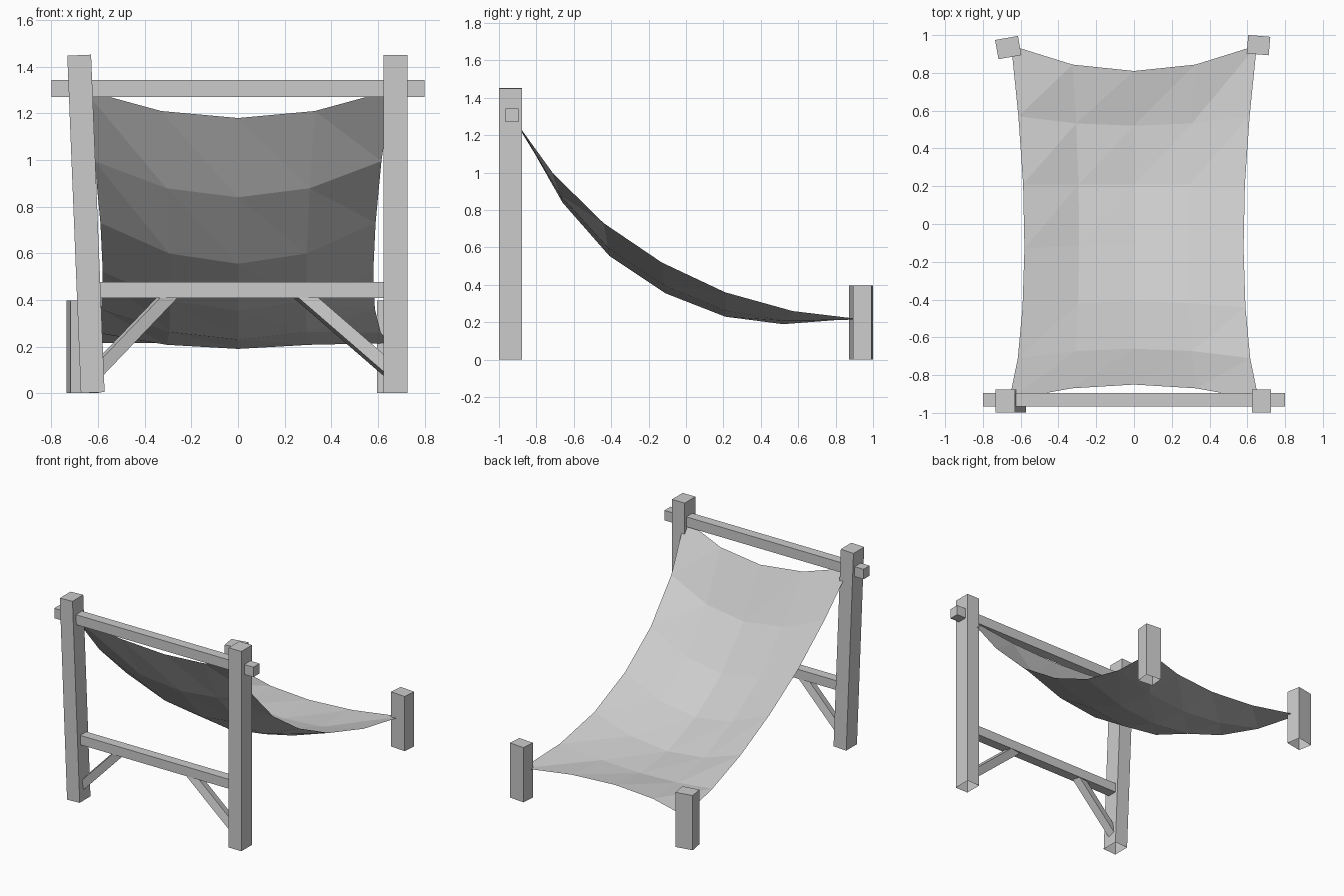
import bpy, bmesh
from math import radians
from mathutils import Matrix, Vector, Quaternion

if "Cube" in bpy.data.objects:
    bpy.data.objects.remove(bpy.data.objects["Cube"])


def make_object(name, bm, matrix=Matrix()):
    mesh = bpy.data.meshes.new(name)
    bm.to_mesh(mesh)
    bm.free()
    obj = bpy.data.objects.new(name, mesh)
    obj.matrix_world = matrix
    bpy.context.collection.objects.link(obj)
    return obj


def box(name, size, matrix, open_bottom=False):
    bm = bmesh.new()
    bmesh.ops.create_cube(bm, size=1)
    bmesh.ops.scale(bm, vec=size, verts=bm.verts)
    if open_bottom:
        bm.normal_update()
        bottom = [f for f in bm.faces if f.normal.z < -0.9]
        bmesh.ops.delete(bm, geom=bottom, context='FACES_ONLY')
    return make_object(name, bm, matrix)


def bar(name, start, end, width, roll):
    a, b = Vector(start), Vector(end)
    d = b - a
    rot = d.to_track_quat('Z', 'Y') @ Quaternion((0, 0, 1), roll)
    return box(name, (width, width, d.length),
               Matrix.LocRotScale((a + b) / 2, rot, None))


# Posts: name, size, centre, rotation axis, degrees
for name, size, centre, axis, deg in (
        ("tall_post_right", (0.102, 0.123, 1.45), (0.675, -0.937, 0.725), 'Y', 0),
        ("tall_post_left", (0.102, 0.123, 1.448), (-0.652, -0.937, 0.726), 'Y', -2.3),
        ("short_post_left", (0.123, 0.103, 0.397), (-0.666, 0.934, 0.1985), 'Z', 10),
        ("short_post_right", (0.117, 0.098, 0.397), (0.659, 0.947, 0.1985), 'Z', -5)):
    box(name, size, Matrix.Translation(centre) @ Matrix.Rotation(radians(deg), 4, axis),
        open_bottom=True)

# Cross beams
box("top_beam", (1.6, 0.07, 0.072), Matrix.Translation((0, -0.93, 1.307)))
box("lower_beam", (1.25, 0.07, 0.068), Matrix.Translation((0.015, -0.93, 0.442)))

# Diagonal braces under the lower beam
bar("brace_left", (-0.62, -0.93, 0.08), (-0.27, -0.93, 0.445), 0.055, 0.22)
bar("brace_right", (0.66, -0.93, 0.09), (0.25, -0.93, 0.445), 0.058, 0.25)

# Sagging cloth: half width, edge (y, z), centre (y, z) for each row, front to back
rows = [
    (0.66, (-0.93, 1.30), (-0.85, 1.18)),
    (0.615, (-0.71, 0.995), (-0.66, 0.84)),
    (0.59, (-0.44, 0.73), (-0.41, 0.555)),
    (0.58, (-0.13, 0.52), (-0.11, 0.355)),
    (0.587, (0.21, 0.36), (0.21, 0.23)),
    (0.612, (0.57, 0.26), (0.52, 0.19)),
    (0.65, (0.945, 0.215), (0.81, 0.215)),
]
bm = bmesh.new()
grid = []
for half, edge, mid in rows:
    line = []
    for u in (-1, -0.5, 0, 0.5, 1):
        y, z = Vector(mid).lerp(Vector(edge), u * u)
        line.append(bm.verts.new((u * half, y, z)))
    grid.append(line)
for lo, hi in zip(grid, grid[1:]):
    for j in range(4):
        bm.faces.new((lo[j], lo[j + 1], hi[j + 1]))
        bm.faces.new((lo[j], hi[j + 1], hi[j]))
make_object("hanging_cloth", bm)
